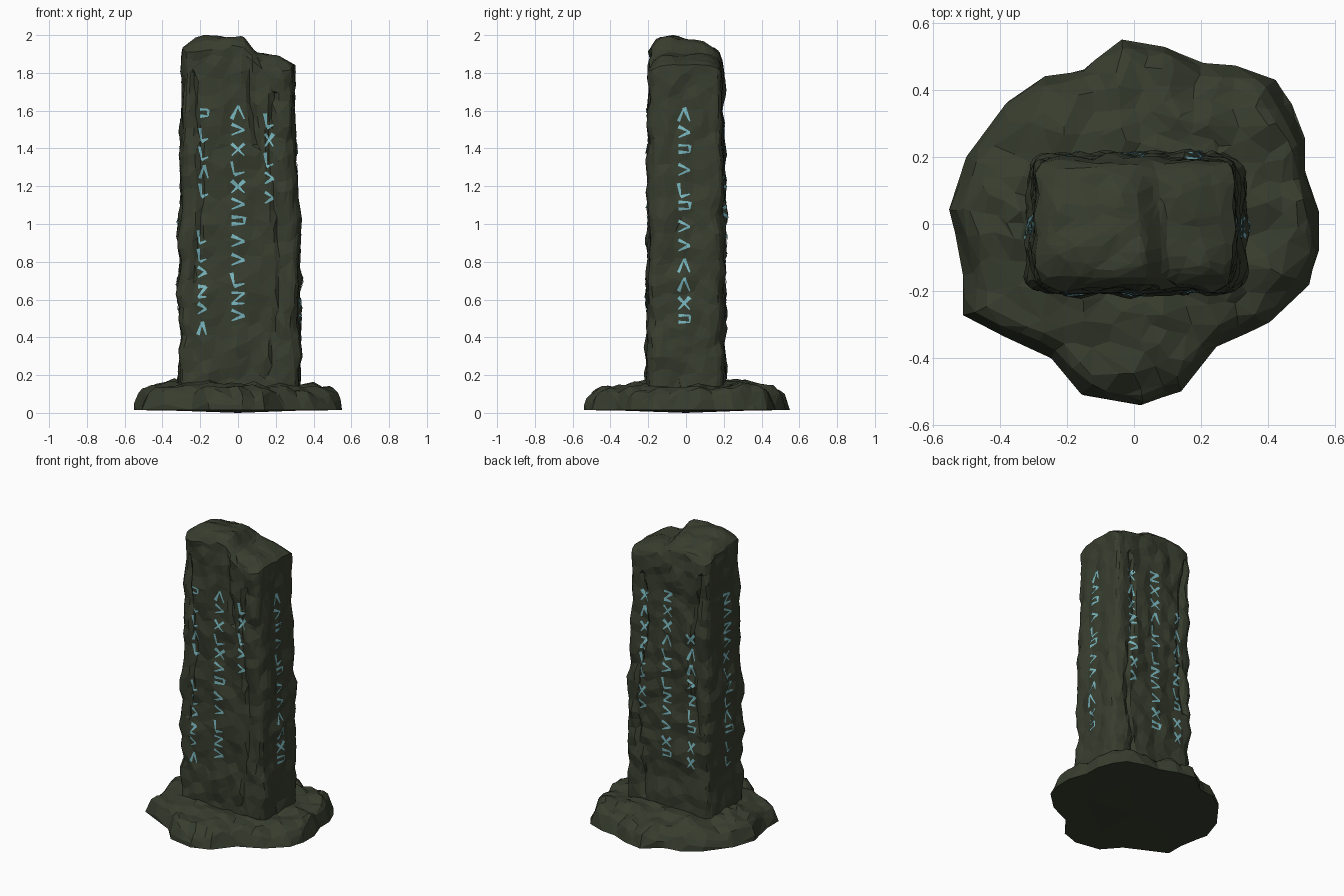
import bpy, bmesh, math, random
from mathutils import Vector, noise

if "Cube" in bpy.data.objects:
    bpy.data.objects.remove(bpy.data.objects["Cube"])

random.seed(4)

def material(name, rgb):
    m = bpy.data.materials.new(name)
    m.diffuse_color = (*rgb, 1)
    m.use_nodes = True
    m.node_tree.nodes["Principled BSDF"].inputs["Base Color"].default_value = m.diffuse_color
    return m

STONE = material("dark moss stone", (0.039, 0.047, 0.028))
TEAL = material("teal glow", (0.19, 0.47, 0.52))

def add_object(name, bm, mat, recalc=True):
    if recalc:
        bmesh.ops.recalc_face_normals(bm, faces=bm.faces)
    me = bpy.data.meshes.new(name)
    bm.to_mesh(me)
    bm.free()
    me.materials.append(mat)
    ob = bpy.data.objects.new(name, me)
    bpy.context.collection.objects.link(ob)
    return ob

def loft(rings, top, bottom):
    """Skin closed rings of points, closing each end with a fan."""
    bm = bmesh.new()
    vs = [[bm.verts.new(p) for p in r] for r in rings]
    n = len(rings[0])
    for a, b in zip(vs, vs[1:]):
        for i in range(n):
            j = (i + 1) % n
            bm.faces.new((a[i], a[j], b[j], b[i]))
    for ring, tip in ((vs[0], bottom), (vs[-1], top)):
        c = bm.verts.new(tip)
        for i in range(n):
            bm.faces.new((ring[i], ring[(i + 1) % n], c))
    return bm

def chip(ob, ratio):
    """Collapse a dense mesh into irregular flat stone chips."""
    m = ob.modifiers.new("chips", 'DECIMATE')
    m.ratio = ratio
    dg = bpy.context.evaluated_depsgraph_get()
    me = bpy.data.meshes.new_from_object(ob.evaluated_get(dg))
    ob.modifiers.clear()
    ob.data = me
    for p in me.polygons:
        p.use_smooth = False

def rough(p):
    p = Vector(p)
    chips = noise.voronoi(Vector((p.x * 9, p.y * 9, p.z * 5)))[0][0]
    return 0.012 * noise.noise(p * 4) + 0.012 * noise.noise(p * 12) + 0.026 * (0.45 - chips)

def smooth(a, b, x):
    t = min(1, max(0, (x - a) / (b - a)))
    return t * t * (3 - 2 * t)

# ---------- standing stone ----------
def top_height(x, y):
    # rounded lump on the front left, lower shelf on the right
    lump = 1.995 - 0.045 * smooth(-0.1, 0.2, y) - 0.6 * (x + 0.11) ** 2
    h = lump + (1.905 - 0.02 * smooth(0.1, 0.25, x) - lump) * smooth(0.01, 0.10, x + 0.1 * y)
    return h - 0.05 * (abs(x) / 0.3) ** 7 - 0.09 * (abs(y) / 0.2) ** 6

def section(n):
    """Rounded rectangle in unit space, evenly spread around."""
    pts = []
    for i in range(n):
        s = 4 * i / n
        k, f = int(s), (s - int(s)) * 2 - 1
        x, y = [(f, -1), (1, f), (-f, 1), (-1, -f)][k]
        r = (abs(x) ** 9 + abs(y) ** 9) ** (1 / 9)
        pts.append((x / r, y / r))
    return pts

def crack_depth(x, y, z):
    # wandering vertical splits on front and back
    if abs(y) < 0.15:
        return 0
    d = 0
    splits = [(0.2, 0.2, 1.7), (-0.22, 0.7, 1.8)]
    if y < 0:
        splits.append((0.08, 1.4, 2.1))
    for cx, lo, hi in splits:
        w = cx + 0.03 * math.sin(5 * z + cx * 20)
        if lo < z < hi:
            d += 0.018 * math.exp(-((x - w) / 0.013) ** 2)
    return d

def pillar_rings():
    rings, shape = [], section(120)
    for k in range(101):
        t = k / 100
        ring = []
        for u, v in shape:
            hx, hy = 0.323 - 0.030 * t ** 2, 0.207 - 0.012 * t ** 2
            x, y = hx * u + 0.012 * (1 - t), hy * v
            z = 0.06 + t * (top_height(0.293 * u, 0.193 * v) - 0.06)
            n = rough((x, y, z)) - crack_depth(x, y, z)
            ring.append((x + n * u ** 3, y + n * v ** 3, z))
        rings.append(ring)
    for k in range(1, 15):
        s = 1 - k / 15
        ring = []
        for u, v in shape:
            x, y = 0.293 * u * s, 0.193 * v * s
            ring.append((x, y, top_height(x, y) + 0.9 * min(1, k / 3) * rough((x, y, 9))))
        rings.append(ring)
    return rings

pillar = add_object("standing_stone",
                    loft(pillar_rings(), (0, 0, top_height(0, 0)), (0, 0, 0.06)), STONE)
chip(pillar, 0.11)

# ---------- rocky footing ----------
OUTLINE = [(-.55, .04), (-.51, -.15), (-.51, -.28), (-.25, -.40), (-.15, -.51), (.02, -.54),
           (.14, -.50), (.25, -.36), (.40, -.30), (.52, -.18), (.55, -.08), (.55, .04),
           (.51, .16), (.51, .25), (.47, .36), (.42, .43), (.30, .475), (.20, .48),
           (.09, .53), (-.04, .55), (-.15, .46), (-.27, .44), (-.38, .36), (-.50, .20)]

def base_rings():
    edge = []
    for i, a in enumerate(OUTLINE):
        b = OUTLINE[(i + 1) % len(OUTLINE)]
        edge += [Vector(a).lerp(Vector(b), f / 5) for f in range(5)]
    rings = []
    profile = [(0.6, .012), (1.0, .015), (.995, .035), (.975, .065), (.95, .095), (.92, .115),
               (.88, .13), (.83, .138), (.78, .142), (.73, .147), (.68, .150), (.63, .153),
               (.58, .157), (.52, .163), (.45, .167), (.35, .165)]
    for k, (s, z) in enumerate(profile):
        ring = []
        for e in edge:
            x, y = e.x * s, e.y * s
            n = 1.5 * rough((x, y, z)) if k > 1 else 0
            ring.append((x * (1 + n * 0.5), y * (1 + n * 0.5), z + n))
        rings.append(ring)
    return rings

base = add_object("rock_base", loft(base_rings(), (0, 0, 0.165), (0, 0, 0.0)), STONE)
chip(base, 0.18)

# ---------- glowing carved marks, laid onto the stone ----------
SIDES = {"front": (Vector((1, 0, 0)), Vector((0, -1, 0))),
         "right": (Vector((0, 1, 0)), Vector((1, 0, 0))),
         "back": (Vector((-1, 0, 0)), Vector((0, 1, 0))),
         "left": (Vector((0, -1, 0)), Vector((-1, 0, 0)))}

def on_stone(side, a, z):
    right, out = SIDES[side]
    start = right * a + out + Vector((0, 0, z))
    hit, loc, nor, i = pillar.ray_cast(start, -out)
    return loc + out * 0.004 if hit else None

def stroke(bm, side, p, q, w0, w1):
    """Tapered strip from p to q (across, height) following the surface."""
    p, q = Vector(p), Vector(q)
    d = (q - p).normalized()
    n = Vector((-d.y, d.x))
    steps = max(2, int((q - p).length / 0.015))
    prev = None
    for i in range(steps + 1):
        f = i / steps
        c, w = p.lerp(q, f), (w0 + (w1 - w0) * f) / 2
        pair = [on_stone(side, *(c + n * w)), on_stone(side, *(c - n * w))]
        if None in pair:
            prev = None
            continue
        pair = [bm.verts.new(v) for v in pair]
        if prev:
            face = bm.faces.new((prev[0], prev[1], pair[1], pair[0]))
            face.normal_update()
            if face.normal.dot(SIDES[side][1]) < 0:
                face.normal_flip()
        prev = pair

# abstract marks: strokes in a unit cell
MARKS = [[(-1, 1, 1, 1), (-1, 0, 1, 0), (1, 1, 1, 0)],
         [(-1, 1, 1, .2), (1, .2, -1, -.6)],
         [(-1, 1, -.6, -1), (-.6, -1, 1, -.6)],
         [(-1, .8, 1, .8), (1, .8, -1, -.8), (-1, -.8, 1, -.8)],
         [(-1, -1, 0, 1), (0, 1, 1, -1)],
         [(-1, .9, 1, -.9), (1, .9, -1, -.9)]]

# side, across, low, high, count, half width
COLUMNS = [("front", 0, .46, 1.64, 12, .034), ("front", -.18, 1.13, 1.62, 5, .022),
           ("front", -.19, .40, .98, 6, .022), ("front", .165, 1.08, 1.60, 5, .022),
           ("right", -.01, .43, 1.63, 12, .030), ("left", .01, .43, 1.63, 12, .030),
           ("back", 0, .46, 1.64, 12, .032), ("back", -.18, .75, 1.60, 8, .024),
           ("back", .18, .45, 1.40, 9, .024)]

for side in SIDES:
    bm = bmesh.new()
    for s, a, lo, hi, count, hw in COLUMNS:
        if s != side:
            continue
        pitch = (hi - lo) / count
        for i in range(count):
            z = lo + (i + 0.5) * pitch
            for x0, z0, x1, z1 in random.choice(MARKS):
                stroke(bm, side, (a + x0 * hw, z + z0 * pitch * .36),
                       (a + x1 * hw, z + z1 * pitch * .36),
                       random.uniform(.014, .024), .007)
    add_object(side + "_carved_marks", bm, TEAL, recalc=False)
